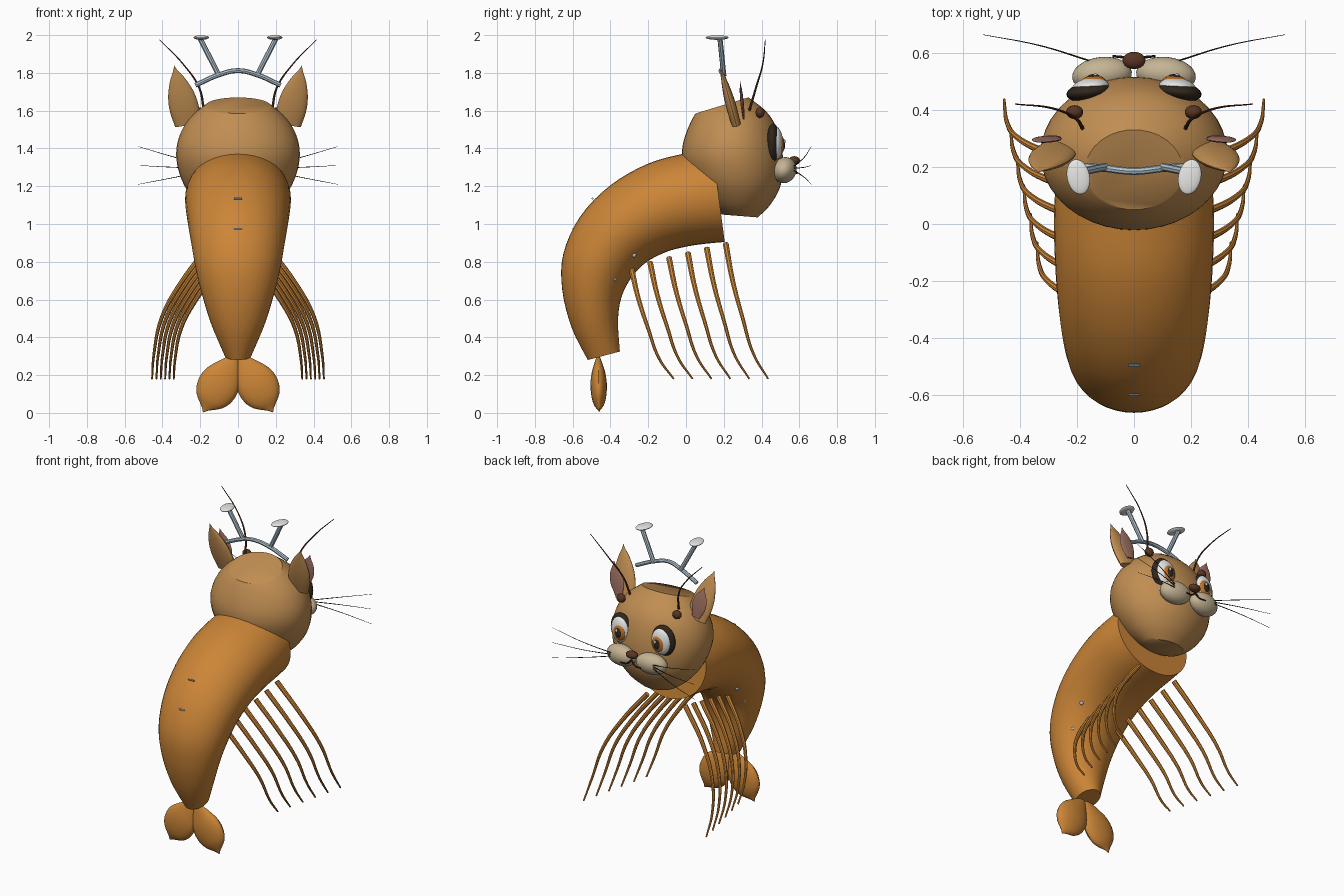
import bpy, bmesh, math
from mathutils import Vector as V

old = bpy.data.objects.get("Cube")
if old:
    bpy.data.objects.remove(old, do_unlink=True)


def material(name, r, g, b):
    m = bpy.data.materials.new(name)
    m.use_nodes = True
    m.diffuse_color = (r, g, b, 1)
    bsdf = next(n for n in m.node_tree.nodes if n.type == 'BSDF_PRINCIPLED')
    bsdf.inputs["Base Color"].default_value = (r, g, b, 1)
    return m


ORANGE = material("shell orange", .60, .235, .038)
TAN = material("fur tan", .53, .27, .085)
CREAM = material("muzzle cream", .56, .46, .30)
BLUE = material("pale blue metal", .45, .56, .64)
WHITE = material("white", .82, .82, .80)
DARK = material("dark brown", .03, .02, .012)
BROWN = material("nut brown", .10, .036, .016)
PINK = material("inner ear pink", .37, .17, .13)
IRIS = material("iris orange", .52, .17, .025)


def smooth(ob, mat):
    ob.data.materials.clear()
    ob.data.materials.append(mat)
    bpy.ops.object.select_all(action='DESELECT')
    ob.select_set(True)
    bpy.context.view_layer.objects.active = ob
    bpy.ops.object.shade_smooth_by_angle(angle=math.radians(40))
    return ob


def from_bmesh(name, bm, mat):
    bmesh.ops.recalc_face_normals(bm, faces=bm.faces)
    me = bpy.data.meshes.new(name)
    bm.to_mesh(me)
    bm.free()
    ob = bpy.data.objects.new(name, me)
    bpy.context.collection.objects.link(ob)
    return smooth(ob, mat)


def resample(items, steps):
    """Smooth spline through a list of vectors."""
    out = []
    for i in range(len(items) - 1):
        a, b = items[max(i - 1, 0)], items[i]
        c, d = items[i + 1], items[min(i + 2, len(items) - 1)]
        for k in range(steps):
            t = k / steps
            out.append(b + (c - a) * (t / 2) + (a * 2 - b * 5 + c * 4 - d) * (t * t / 2)
                       + (b * 3 - a - c * 3 + d) * (t ** 3 / 2))
    return out + [items[-1]]


def loft(name, rings, mat, seg=32):
    """Skin elliptical rings given as (centre, half axis, half axis)."""
    bm = bmesh.new()
    rows = []
    for c, u, v in rings:
        angles = [2 * math.pi * k / seg for k in range(seg)]
        rows.append([bm.verts.new(c + u * math.cos(a) + v * math.sin(a)) for a in angles])
    for p, q in zip(rows, rows[1:]):
        for k in range(seg):
            n = (k + 1) % seg
            bm.faces.new((p[k], p[n], q[n], q[k]))
    bm.faces.new(rows[0])
    bm.faces.new(rows[-1])
    return from_bmesh(name, bm, mat)


def profile_loft(name, sections, mat):
    """Sections hold back y, back z, front y, front z and half width."""
    flat = resample([V(s) for s in sections], 4)
    rings = []
    for y0, z0, y1, z1, w in flat:
        a, b = V((0, y0, z0)), V((0, y1, z1))
        rings.append(((a + b) / 2, (b - a) / 2, V((w, 0, 0))))
    return loft(name, rings, mat, 40)


def leaf(name, base, tip, widths, thin, mat):
    """Flattened, pointed blade spread sideways along x."""
    base, tip = V(base), V(tip)
    axis = (tip - base).normalized()
    normal = axis.cross(V((1, 0, 0))).normalized()
    side = normal.cross(axis)
    ws = resample([V((w, 0, 0)) for w in widths], 4)
    rings = []
    for i, w in enumerate(ws):
        r = max(w.x, .001)
        rings.append((base.lerp(tip, i / (len(ws) - 1)), side * r, normal * r * thin))
    return loft(name, rings, mat, 20)


def ball(name, loc, size, mat, rot=(0, 0, 0)):
    bpy.ops.mesh.primitive_uv_sphere_add(segments=28, ring_count=16, location=loc, rotation=rot)
    ob = bpy.context.object
    ob.name = name
    ob.scale = size
    return smooth(ob, mat)


def tube(name, points, r0, r1, mat):
    cu = bpy.data.curves.new(name, 'CURVE')
    cu.dimensions = '3D'
    cu.bevel_depth = 1
    cu.bevel_resolution = 2
    cu.resolution_u = 6
    cu.use_fill_caps = True
    sp = cu.splines.new('BEZIER')
    sp.bezier_points.add(len(points) - 1)
    for i, (bp, p) in enumerate(zip(sp.bezier_points, points)):
        bp.co = p
        bp.handle_left_type = bp.handle_right_type = 'AUTO'
        bp.radius = r0 + (r1 - r0) * i / (len(points) - 1)
    ob = bpy.data.objects.new(name, cu)
    bpy.context.collection.objects.link(ob)
    bpy.ops.object.select_all(action='DESELECT')
    ob.select_set(True)
    bpy.context.view_layer.objects.active = ob
    bpy.ops.object.convert(target='MESH')
    return smooth(bpy.context.object, mat)


# Curved body, from the tail end to the neck
profile_loft("body", [
    (-.52, .28, -.35, .325, .07), (-.605, .45, -.36, .48, .14),
    (-.655, .65, -.345, .60, .19), (-.65, .84, -.30, .70, .225),
    (-.56, 1.04, -.22, .79, .25), (-.40, 1.205, -.11, .85, .268),
    (-.20, 1.32, 0, .88, .278), (0, 1.375, .10, .895, .28),
    (.14, 1.40, .205, .905, .27)], ORANGE)

# Head with flat crown and chin
profile_loft("head", [
    (.19, 1.05, .38, 1.035, .13), (.11, 1.11, .445, 1.10, .21),
    (.03, 1.21, .50, 1.20, .285), (-.015, 1.32, .515, 1.32, .323),
    (-.02, 1.40, .50, 1.44, .323), (0, 1.48, .465, 1.54, .29),
    (.03, 1.55, .41, 1.61, .235), (.05, 1.585, .33, 1.67, .17)], TAN)

# Nose, head band and the two clips on the back
ball("nose", (0, .573, 1.335), (.04, .03, .024), BROWN)
tube("head_band", [(-.225, .205, 1.735), (-.1, .195, 1.79), (0, .185, 1.812),
                   (.1, .195, 1.79), (.225, .205, 1.735)], .013, .013, BLUE)
for y, z in ((-.495, 1.135), (-.597, .975)):
    tube("back_clip", [(-.02, y, z), (.02, y, z)], .005, .005, BLUE)

for s, tag in ((1, "left"), (-1, "right")):
    # Tail fin
    leaf("tail_fin_" + tag, (.01 * s, -.465, .31), (.185 * s, -.46, .003),
         (.015, .06, .10, .108, .08, 0), .4, ORANGE)
    # Ear and its lining
    leaf("ear_" + tag, (.265 * s, .265, 1.53), (.338 * s, .18, 1.838),
         (.07, .078, .07, .042, 0), .35, TAN)
    leaf("ear_lining_" + tag, (.285 * s, .305, 1.56), (.335 * s, .285, 1.765),
         (.03, .05, .04, 0), .18, PINK)
    # Eye: rim, white, iris, pupil, glint
    turn = (0, 0, -.12 * s)
    ball("eye_rim_" + tag, (.157 * s, .462, 1.43), (.08, .035, .102), DARK, turn)
    ball("eye_white_" + tag, (.152 * s, .478, 1.428), (.066, .034, .086), WHITE, turn)
    ball("iris_" + tag, (.145 * s, .496, 1.42), (.046, .024, .056), IRIS, turn)
    ball("pupil_" + tag, (.143 * s, .508, 1.42), (.027, .017, .037), DARK, turn)
    ball("glint_" + tag, (.143 * s + .008, .522, 1.436), (.008, .005, .011), WHITE)
    # Muzzle pad, mouth line and whiskers
    ball("muzzle_" + tag, (.112 * s, .522, 1.285), (.105, .062, .07), CREAM, (-.35, 0, -.1 * s))
    tube("mouth_" + tag, [(0, .578, 1.30), (.03 * s, .583, 1.272), (.075 * s, .588, 1.27)],
         .006, .004, DARK)
    for dz in (-1, 0, 1):
        tube("whisker_" + tag, [(.15 * s, .57, 1.295 + .01 * dz),
                                (.33 * s, .625, 1.30 + .052 * dz),
                                (.528 * s, .663, 1.31 + .1 * dz)], .003, .001, DARK)
    # Antenna and bead on the brow
    ball("brow_bead_" + tag, (.208 * s, .392, 1.59), (.03, .024, .028), BROWN)
    tube("antenna_" + tag, [(.18 * s, .335, 1.60), (.205 * s, .37, 1.72),
                            (.285 * s, .405, 1.84), (.415 * s, .42, 1.975)], .007, .002, BROWN)
    # Prong of the head band with its pale tip
    tube("prong_" + tag, [(.1 * s, .20, 1.785), (.2 * s, .18, 1.98)], .014, .014, BLUE)
    ball("prong_tip_" + tag, (.195 * s, .165, 1.987), (.04, .062, .012), WHITE, (0, 0, -.2 * s))
    # Studs on the belly flank
    for x, y, z in ((.185, -.275, .835), (.165, -.38, .71)):
        ball("stud_" + tag, (x * s, y, z), (.012, .012, .012), BLUE)
    # Six slender legs, rear to front
    for i in range(6):
        f = i / 5
        y, z = -.29 + .5 * f, .77 + .125 * f
        tip = .34 + .115 * f
        x = .10 + .04 * f
        drop = z - .18
        shape = ((0, 0, 0), (.5, .17, .28), (.84, .40, .55), (.97, .66, .82), (1, 1, 1))
        tube("leg_" + tag, [((x + (tip - x) * a) * s, y + .225 * b, z - drop * c)
                            for a, b, c in shape], .016, .005, ORANGE)
